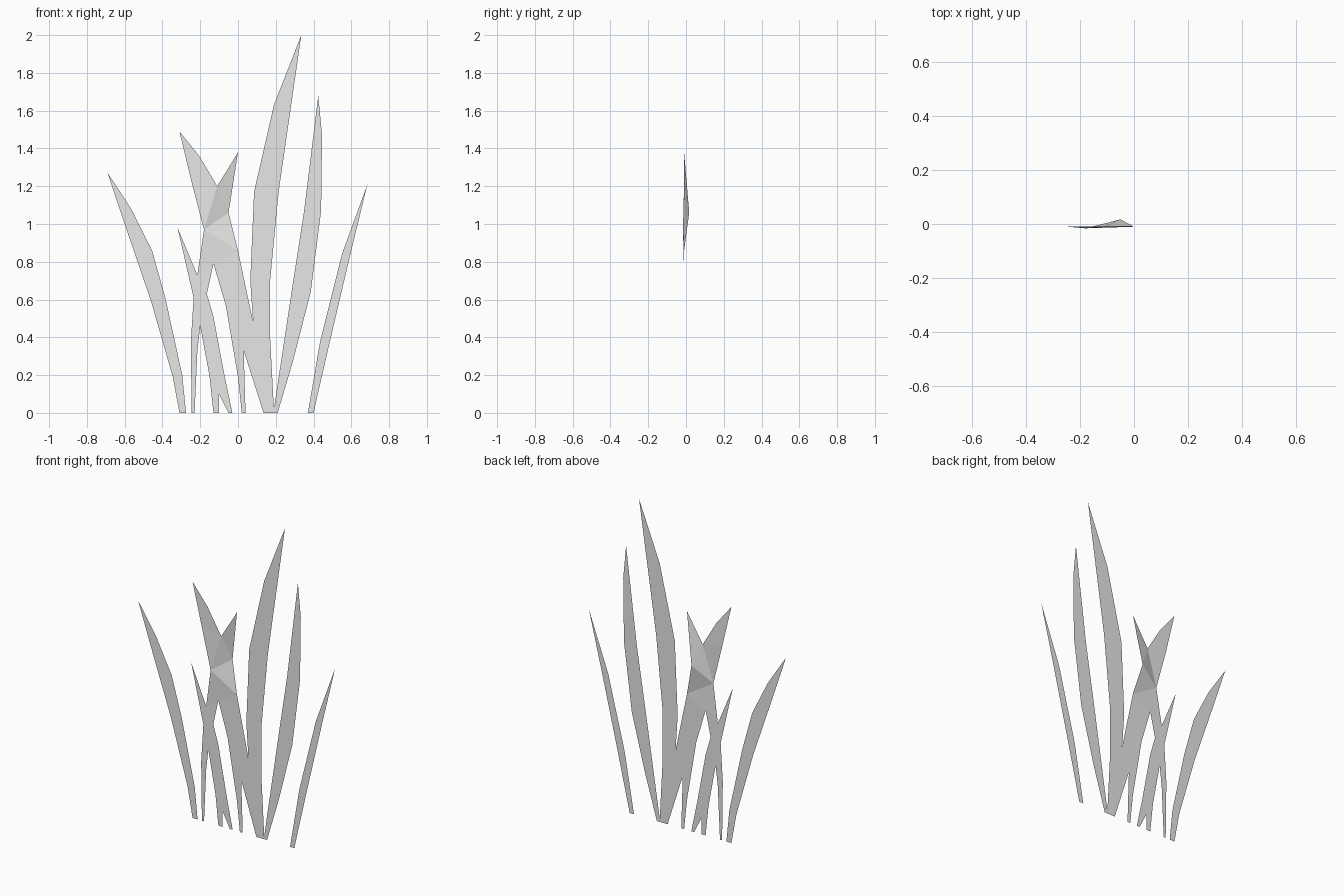
import bpy
import bmesh

old = bpy.data.objects.get("Cube")
if old:
    bpy.data.objects.remove(old, do_unlink=True)

# One plain grey for every blade
grey = bpy.data.materials.new("light grey")
grey.use_nodes = True
grey.diffuse_color = (0.8, 0.8, 0.8, 1)
grey.node_tree.nodes["Principled BSDF"].inputs["Base Color"].default_value = (0.8, 0.8, 0.8, 1)

PLANE_Y = -0.01
# Two points of the crossing blades bend out of the plane
BENDS = {(-0.05, 1.06): 0.017, (-0.18, 0.97): -0.016}


def flat_blade(name, outline):
    """Paper-thin sheet from an x, z outline."""
    bm = bmesh.new()
    verts = [bm.verts.new((x, BENDS.get((x, z), PLANE_Y), z)) for x, z in outline]
    face = bm.faces.new(verts)
    face.normal_update()
    if face.normal.y > 0:
        face.normal_flip()
    bmesh.ops.triangulate(bm, faces=[face], ngon_method='BEAUTY')
    mesh = bpy.data.meshes.new(name)
    bm.to_mesh(mesh)
    bm.free()
    mesh.materials.append(grey)
    obj = bpy.data.objects.new(name, mesh)
    bpy.context.collection.objects.link(obj)


# Single blades: up one side to the tip, down the other
flat_blade("left_blade", [
    (-.31, 0), (-.345, .19), (-.46, .59), (-.6, 1), (-.69, 1.27),
    (-.565, 1.08), (-.455, .86), (-.385, .61), (-.295, .2), (-.275, 0)])
flat_blade("right_blade", [
    (.37, 0), (.435, .38), (.55, .84), (.685, 1.21),
    (.595, .84), (.48, .35), (.4, 0)])
flat_blade("bowed_blade", [
    (.19, .02), (.285, .65), (.35, 1.07), (.425, 1.68), (.445, 1.47),
    (.44, 1.07), (.385, .64), (.29, .27), (.21, 0), (.19, 0)])

# Blades that cross and grow together into one sheet
flat_blade("crossing_blades", [
    # short blade and the stem beside it
    (-.245, 0), (-.25, .37), (-.235, .61), (-.32, .98), (-.215, .73),
    # forked top
    (-.18, .97), (-.245, 1.22), (-.31, 1.49), (-.205, 1.36), (-.11, 1.2),
    (0, 1.38), (-.05, 1.06), (0, .86), (.08, .48),
    # tallest blade
    (.065, .7), (.085, 1.17), (.19, 1.63), (.335, 2),
    (.215, 1.17), (.17, .7), (.17, .4), (.19, .02), (.19, 0),
    # feet, from right to left
    (.135, 0), (.03, .33), (.04, 0), (.02, 0), (0, .19), (-.065, .57),
    (-.13, .79), (-.165, .63), (-.13, .51), (-.07, .19), (-.03, 0), (-.05, 0),
    (-.1, .1), (-.1, 0), (-.13, 0), (-.15, .19), (-.2, .46), (-.215, .33), (-.23, 0)])
